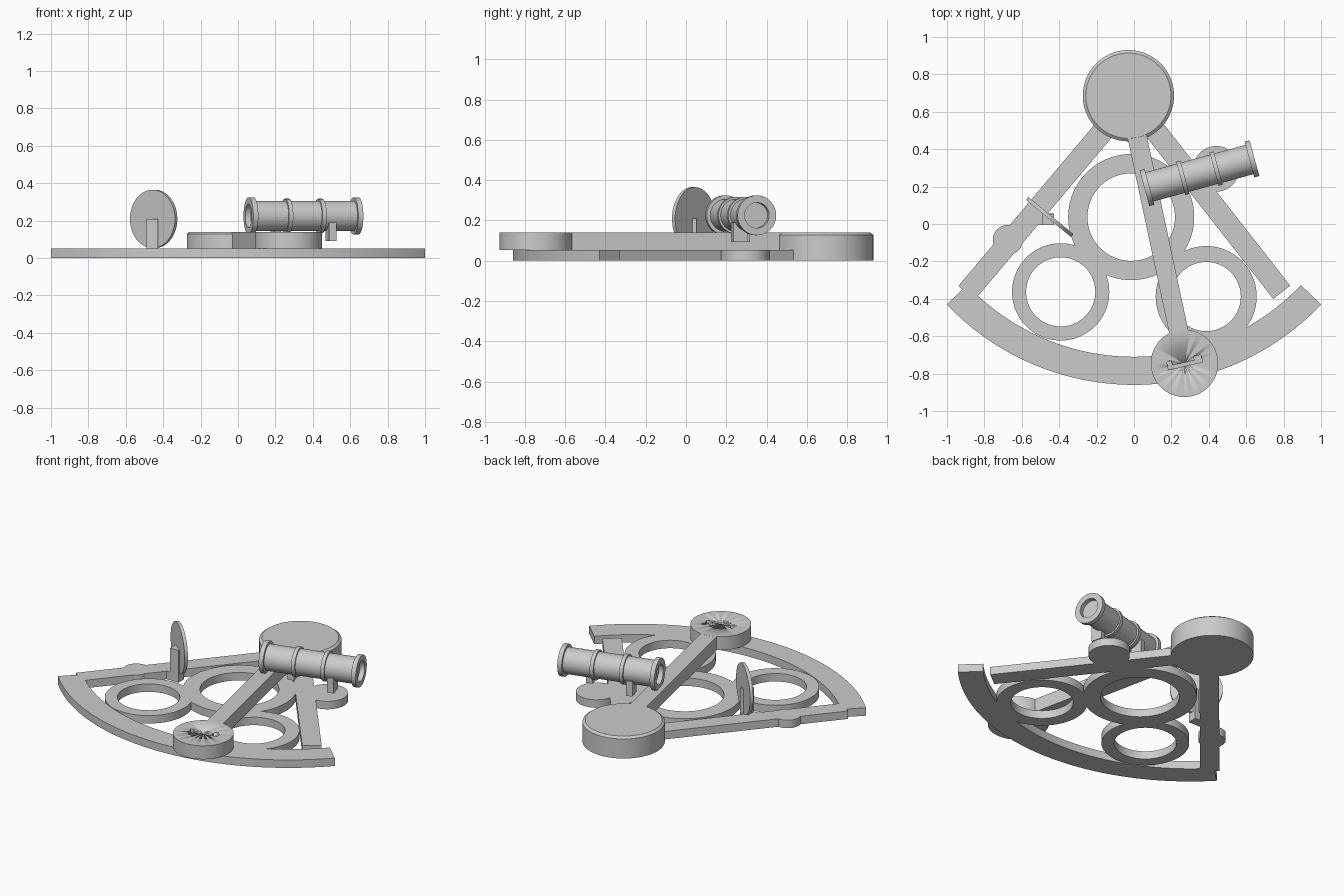
import bpy, bmesh, math
from mathutils import Matrix, Vector

if "Cube" in bpy.data.objects:
    bpy.data.objects.remove(bpy.data.objects["Cube"])

metal = bpy.data.materials.new("light_grey_metal")
metal.diffuse_color = (0.6, 0.6, 0.6, 1)
metal.use_nodes = True
metal.node_tree.nodes["Principled BSDF"].inputs["Base Color"].default_value = metal.diffuse_color
T = 0.052    # frame thickness
TOP = 0.14   # top of index arm and hub


def finish(name, bm):
    bmesh.ops.remove_doubles(bm, verts=bm.verts, dist=1e-5)
    bmesh.ops.recalc_face_normals(bm, faces=bm.faces)
    me = bpy.data.meshes.new(name)
    bm.to_mesh(me)
    bm.free()
    me.materials.append(metal)
    ob = bpy.data.objects.new(name, me)
    bpy.context.collection.objects.link(ob)
    bpy.ops.object.select_all(action='DESELECT')
    ob.select_set(True)
    bpy.context.view_layer.objects.active = ob
    bpy.ops.object.shade_smooth_by_angle(angle=math.radians(30))
    return ob


def prism(name, pts, z0, z1):
    bm = bmesh.new()
    lo = [bm.verts.new((x, y, z0)) for x, y in pts]
    hi = [bm.verts.new((x, y, z1)) for x, y in pts]
    bm.faces.new(lo[::-1])
    bm.faces.new(hi)
    n = len(pts)
    for i in range(n):
        j = (i + 1) % n
        bm.faces.new((lo[i], lo[j], hi[j], hi[i]))
    return finish(name, bm)


def bar(name, a, b, width, z0, z1):
    a, b = Vector(a), Vector(b)
    d = (b - a).normalized()
    s = Vector((-d.y, d.x)) * width / 2
    return prism(name, [a + s, a - s, b - s, b + s], z0, z1)


def lathe(name, profile, matrix, closed=False, n=64):
    # profile: (radius, height) pairs around local z
    bm = bmesh.new()
    rows = []
    for r, h in profile:
        if r == 0:
            rows.append([bm.verts.new((0, 0, h))] * n)
        else:
            rows.append([bm.verts.new((r * math.cos(t * math.tau / n),
                                       r * math.sin(t * math.tau / n), h)) for t in range(n)])
    pairs = list(zip(rows, rows[1:]))
    if closed:
        pairs.append((rows[-1], rows[0]))
    for p, q in pairs:
        for i in range(n):
            j = (i + 1) % n
            loop = list(dict.fromkeys((p[i], p[j], q[j], q[i])))
            bm.faces.new(loop)
    bm.transform(matrix)
    return finish(name, bm)


def disc(name, x, y, r, z0, z1):
    return lathe(name, [(0, z0), (r, z0), (r, z1), (0, z1)], Matrix.Translation((x, y, 0)))


# Graduated arc of the frame
A, N = math.radians(46.5), 56
angles = [-A + 2 * A * i / N for i in range(N + 1)]
arc = [(1.38 * math.sin(a), 0.52 - 1.38 * math.cos(a)) for a in angles]
arc += [(1.23 * math.sin(a), 0.52 - 1.23 * math.cos(a)) for a in reversed(angles)]
prism("frame_arc", arc, 0, T)

# Straight side limbs
bar("left_limb", (-0.895, -0.368), (-0.12, 0.55), 0.115, 0, T)
bar("right_limb", (0.79, -0.365), (0.05, 0.58), 0.115, 0, T)

# Three rings filling the frame
for name, x, y, ro, ri in [("centre_ring", -0.015, 0.037, 0.337, 0.234),
                           ("left_ring", -0.392, -0.363, 0.26, 0.185),
                           ("right_ring", 0.386, -0.388, 0.27, 0.185)]:
    lathe(name, [(ro, 0), (ro, T), (ri, T), (ri, 0)], Matrix.Translation((x, y, 0)), True, 80)

# Round pads on the limbs and the tab under the mirror
disc("left_pad", -0.675, -0.085, 0.08, 0, T)
disc("right_pad", 0.44, 0.295, 0.122, 0, T)
bar("mirror_tab", (-0.57, 0.025), (-0.43, 0.025), 0.06, 0, T)

# Pivot hub with chamfered top
lathe("pivot_hub", [(0, 0), (0.244, 0), (0.244, TOP - 0.012), (0.228, TOP), (0, TOP)],
      Matrix.Translation((-0.03, 0.686, 0)), n=96)

# Swinging index arm and its end disc with a bracket-shaped recess
bar("index_arm", (-0.03, 0.686), (0.255, -0.65), 0.103, T, TOP - 0.0005)
end = disc("index_disc", 0.27, -0.745, 0.18, T, TOP)
slot = prism("slot_cutter", [(0.175, -0.738), (0.2, -0.733), (0.206, -0.755), (0.324, -0.729),
                             (0.319, -0.708), (0.357, -0.7), (0.367, -0.738), (0.185, -0.78)][::-1],
             TOP - 0.03, TOP + 0.05)
mod = end.modifiers.new("recess", 'BOOLEAN')
mod.operation = 'DIFFERENCE'
mod.solver = 'EXACT'
mod.object = slot
bpy.context.view_layer.objects.active = end
bpy.ops.object.modifier_apply(modifier=mod.name)
bpy.data.objects.remove(slot)

# Round mirror and its post
lathe("horizon_mirror", [(0, -0.01), (0.156, -0.01), (0.156, 0.01), (0, 0.01)],
      Matrix.Translation((-0.451, 0.0375, 0.209)) @ Matrix.Rotation(math.radians(50.5), 4, 'Z')
      @ Matrix.Rotation(math.pi / 2, 4, 'Y'))
bar("mirror_post", (-0.488, 0.024), (-0.428, 0.024), 0.058, 0, 0.21)

# Telescope: tube, end flanges, two bands, recessed ends
ANG = math.radians(15.3)
half = [(0, -0.275), (0.063, -0.275), (0.063, -0.305), (0.099, -0.305), (0.099, -0.277),
        (0.081, -0.277), (0.081, -0.104), (0.092, -0.104), (0.092, -0.081), (0.081, -0.081)]
tube = half + [(r, -h) for r, h in reversed(half)]
centre = Vector((0.35, 0.2715, 0.225))
lathe("telescope", tube, Matrix.Translation(centre) @ Matrix.Rotation(ANG, 4, 'Z')
      @ Matrix.Rotation(math.pi / 2, 4, 'Y'))

# Two telescope posts, placed point-symmetrically about the tube centre
along = Vector((math.cos(ANG), math.sin(ANG)))
side = Vector((math.sin(ANG), -math.cos(ANG)))
for name, s in (("front_telescope_post", 1), ("rear_telescope_post", -1)):
    p = centre.xy + s * (0.141 * along + 0.046 * side)
    bar(name, p - 0.036 * side, p + 0.036 * side, 0.041, 0.092, 0.19)
